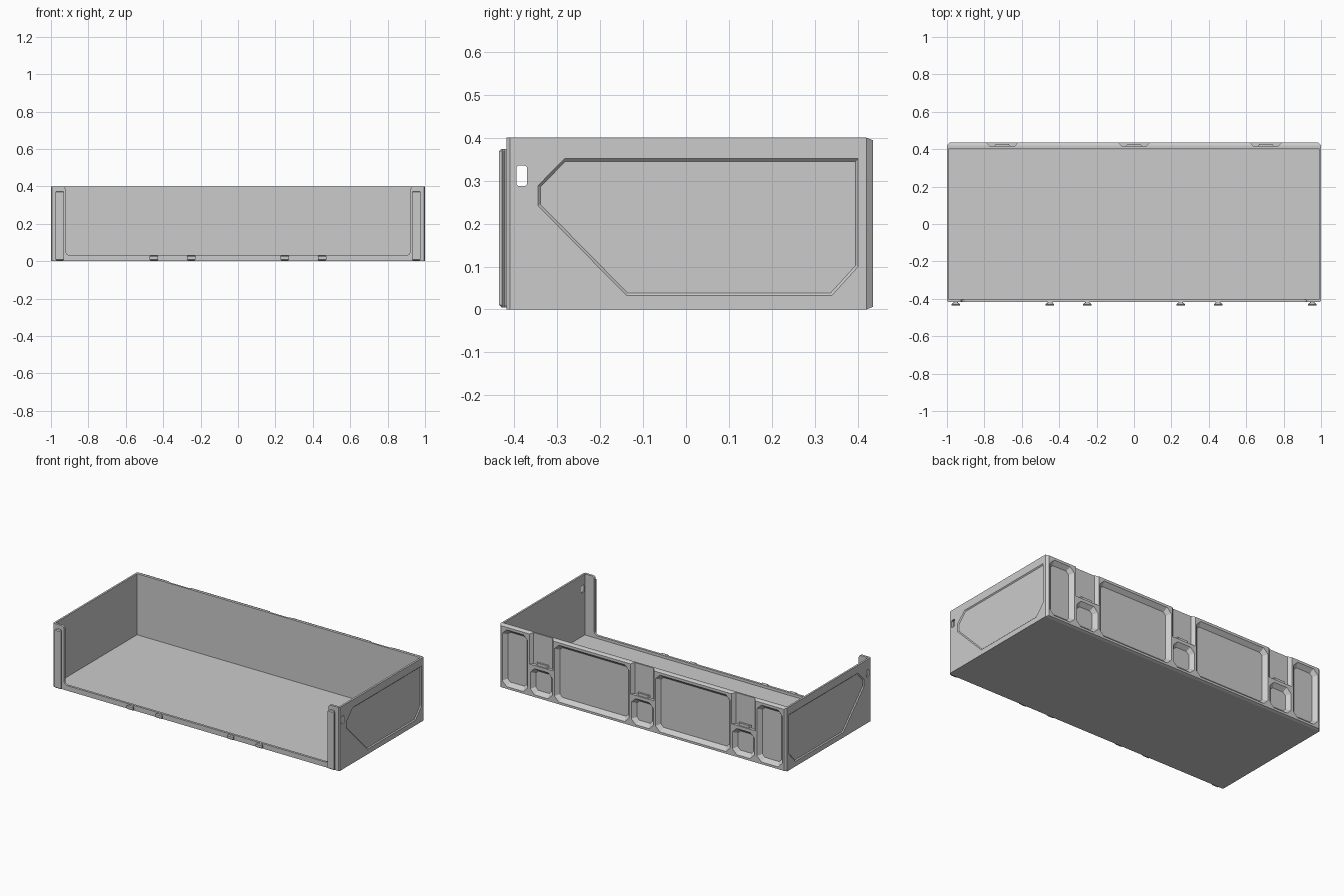
import bpy, bmesh, math
from mathutils import Vector

if "Cube" in bpy.data.objects:
    bpy.data.objects.remove(bpy.data.objects["Cube"])


def loft(name, loops):
    """Closed solid skinned through loops of equal point count."""
    bm = bmesh.new()
    rings = [[bm.verts.new(p) for p in loop] for loop in loops]
    n = len(rings[0])
    for a, b in zip(rings, rings[1:]):
        for i in range(n):
            j = (i + 1) % n
            bm.faces.new((a[i], a[j], b[j], b[i]))
    bm.faces.new(rings[0][::-1])
    bm.faces.new(rings[-1])
    bmesh.ops.recalc_face_normals(bm, faces=bm.faces)
    me = bpy.data.meshes.new(name)
    bm.to_mesh(me)
    bm.free()
    ob = bpy.data.objects.new(name, me)
    bpy.context.collection.objects.link(ob)
    return ob


def inset(pts, d):
    """Offset a convex counter-clockwise polygon inward by d."""
    out = []
    for i, p in enumerate(pts):
        p, a, b = Vector(p), Vector(pts[i - 1]), Vector(pts[(i + 1) % len(pts)])
        e1, e2 = (p - a).normalized(), (b - p).normalized()
        n1, n2 = Vector((-e1.y, e1.x)), Vector((-e2.y, e2.x))
        out.append(p + (n1 + n2) * d / (1 + n1.dot(n2)))
    return out


def rect(x0, x1, z0, z1, c=0):
    if not c:
        return [(x0, z0), (x1, z0), (x1, z1), (x0, z1)]
    return [(x0 + c, z0), (x1 - c, z0), (x1, z0 + c), (x1, z1 - c),
            (x1 - c, z1), (x0 + c, z1), (x0, z1 - c), (x0, z0 + c)]


def at_x(pts, x):
    return [(x, p[0], p[1]) for p in pts]


def at_y(pts, y):
    return [(p[0], y, p[1]) for p in pts]


def at_z(pts, z):
    return [(p[0], p[1], z) for p in pts]


def cut(target, cutter):
    cutter.hide_render = True
    m = target.modifiers.new("cut", 'BOOLEAN')
    m.object, m.operation, m.solver = cutter, 'DIFFERENCE', 'EXACT'
    bpy.context.view_layer.objects.active = target
    bpy.ops.object.modifier_apply(modifier=m.name)
    bpy.data.objects.remove(cutter)


def arc(cx, cz, r, a0, a1, n=6):
    return [(cx + r * math.cos(math.radians(a0 + (a1 - a0) * i / n)),
             cz + r * math.sin(math.radians(a0 + (a1 - a0) * i / n))) for i in range(n + 1)]


# Tray body with chamfered front and back edges
tray = loft("tray_body", [
    at_y(rect(-0.994, 0.994, 0, 0.4), -0.4175),
    at_y(rect(-1, 1, 0, 0.4), -0.41),
    at_y(rect(-1, 1, 0, 0.4), 0.42),
    at_y(rect(-0.987, 0.987, 0.006, 0.394), 0.435)])

# Inner cavity
cavity = rect(-0.988, 0.988, -0.403, 0.405)
cut(tray, loft("cavity", [at_z(cavity, 0.015), at_z(cavity, 0.5)]))

# Front opening with rounded lower corners and rounded post tops
half = arc(0.898, 0.057, 0.025, -90, 0) + arc(0.938, 0.385, 0.015, 180, 90) + [(0.938, 0.45)]
opening = half + [(-x, z) for x, z in reversed(half)]
cut(tray, loft("opening", [at_y(opening, -0.5), at_y(opening, -0.39)]))

# Shallow side panels, mirrored left and right
panel = [(-0.138, 0.032), (0.339, 0.032), (0.401, 0.1), (0.401, 0.351),
         (-0.283, 0.351), (-0.345, 0.288), (-0.345, 0.242)]
for s in (-1, 1):
    cut(tray, loft("side_panel", [at_x(inset(panel, -0.006), s * 1.006),
                                  at_x(inset(panel, 0.006), s * 0.994)]))

# Hand slot through both side walls
slot = rect(-0.395, -0.37, 0.288, 0.335, 0.004)
cut(tray, loft("slot", [at_x(slot, -1.1), at_x(slot, 1.1)]))


def pocket(x0, x1, z0, z1, c):
    p = rect(x0, x1, z0, z1, c)
    cut(tray, loft("pocket", [at_y(inset(p, -0.01), 0.445), at_y(p, 0.435),
                              at_y(inset(p, 0.022), 0.411)]))


# Tapered pockets across the back wall
for s in (-1, 1):
    for a, b in ((0.8, 0.977), (0.092, 0.613)):
        x0, x1 = sorted((s * a, s * b))
        pocket(x0, x1, 0.02, 0.378, 0.03)

# Connector slots open at the top, each above a small pocket
for cx in (-0.705, 0, 0.705):
    pocket(cx - 0.077, cx + 0.077, 0.02, 0.185, 0.03)
    prof = [(cx - 0.095, 0.447), (cx - 0.083, 0.435), (cx - 0.066, 0.416),
            (cx + 0.066, 0.416), (cx + 0.083, 0.435), (cx + 0.095, 0.447)]
    cut(tray, loft("connector_slot", [at_z(prof, 0.205), at_z(prof, 0.5)]))
    # raised catch at the foot of the slot
    catch = [(cx - 0.045, 0.41), (cx + 0.045, 0.41), (cx + 0.035, 0.428), (cx - 0.035, 0.428)]
    loft("slot_catch", [at_z(catch, 0.2), at_z(catch, 0.222)])


def dovetail(name, cx, z0, z1):
    prof = [(-0.013, -0.41), (-0.013, -0.421), (-0.023, -0.428), (-0.023, -0.435),
            (0.023, -0.435), (0.023, -0.428), (0.013, -0.421), (0.013, -0.41)]
    full = [(cx + x, y) for x, y in prof]
    small = [(cx + x * 0.8, max(y, -0.43)) for x, y in prof]
    c = 0.005
    loft(name, [at_z(small, z0), at_z(full, z0 + c), at_z(full, z1 - c), at_z(small, z1)])


# Tall front rails and short front clips
for s in (-1, 1):
    dovetail("front_rail", s * 0.953, 0.005, 0.374)
    for x in (0.25, 0.45):
        dovetail("front_clip", s * x, 0.005, 0.03)
